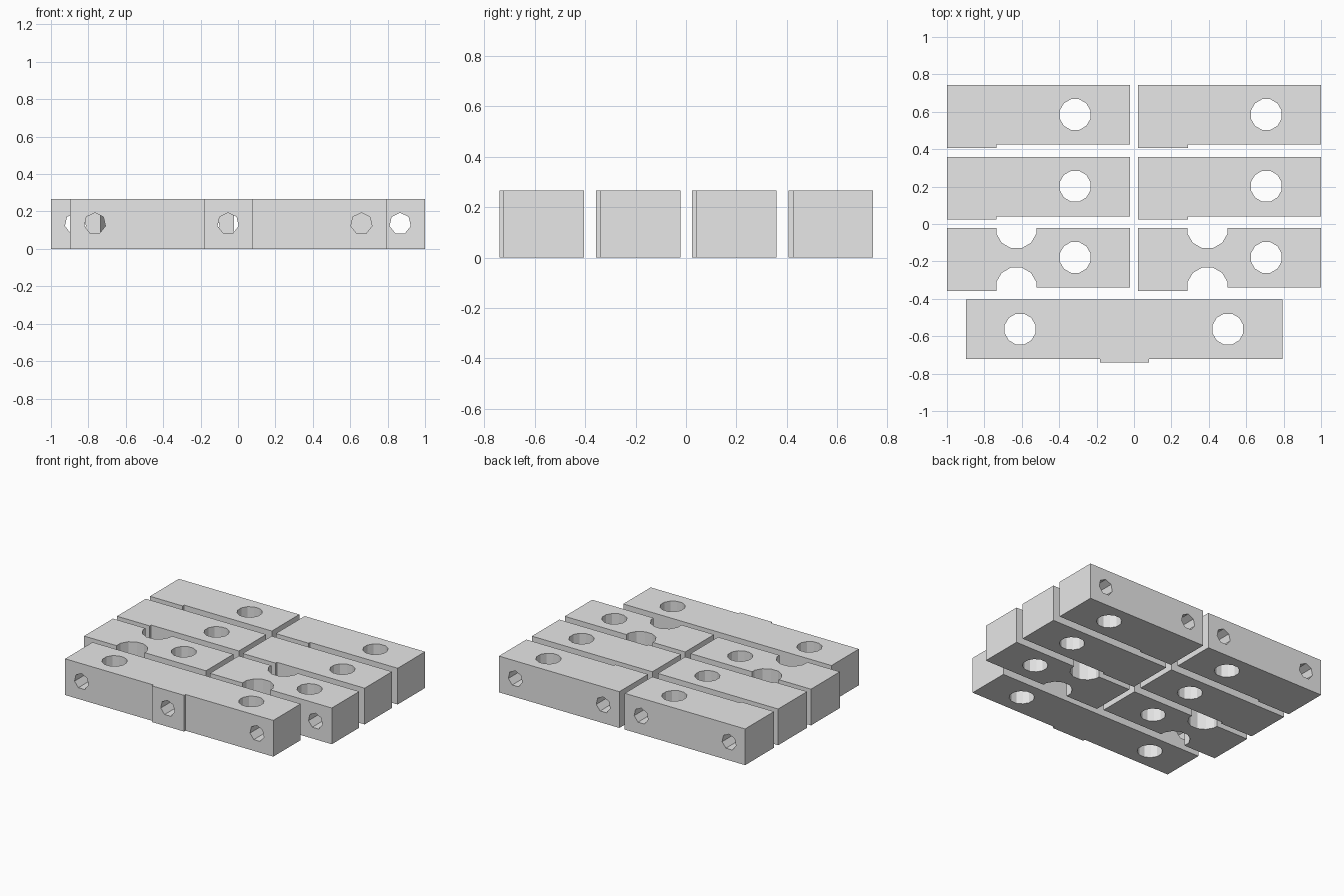
import bpy
import bmesh
from math import pi, cos, sin
from mathutils import Vector

cube = bpy.data.objects.get("Cube")
if cube:
    bpy.data.objects.remove(cube, do_unlink=True)

HEIGHT = 0.266
DEPTH = 0.318          # body thickness without the raised pad
PAD = 0.017            # pad projection towards the front
BIG_R, SMALL_R, NOTCH_R = 0.085, 0.058, 0.111

grey = bpy.data.materials.new("light grey")
grey.use_nodes = True
grey.diffuse_color = (0.8, 0.8, 0.8, 1)
grey.node_tree.nodes["Principled BSDF"].inputs["Base Color"].default_value = (0.8, 0.8, 0.8, 1)


def add_prism(bm, points, direction):
    """Extrude a closed outline along a direction."""
    face = bm.faces.new([bm.verts.new(p) for p in points])
    top = bmesh.ops.extrude_face_region(bm, geom=[face])["geom"]
    bmesh.ops.translate(bm, vec=Vector(direction),
                        verts=[v for v in top if isinstance(v, bmesh.types.BMVert)])


def make_object(name, bm):
    bmesh.ops.recalc_face_normals(bm, faces=bm.faces)
    mesh = bpy.data.meshes.new(name)
    bm.to_mesh(mesh)
    bm.free()
    mesh.materials.append(grey)
    obj = bpy.data.objects.new(name, mesh)
    bpy.context.collection.objects.link(obj)
    return obj


def ring(n, radius, start):
    return [(radius * cos(start + 2 * pi * i / n), radius * sin(start + 2 * pi * i / n))
            for i in range(n)]


def make_bar(name, x0, x1, back, pad, bolts, pins, notches=()):
    """Bar with a front pad, vertical bolt holes, cross pin holes and edge notches."""
    front = back - DEPTH
    p0, p1 = pad
    outline = [(x0, back), (x0, front)]
    if p0 > x0:
        outline.append((p0, front))
    else:
        outline.pop()
    outline += [(p0, front - PAD), (p1, front - PAD), (p1, front), (x1, front), (x1, back)]
    bm = bmesh.new()
    add_prism(bm, [(x, y, 0) for x, y in outline], (0, 0, HEIGHT))
    bar = make_object(name, bm)

    # Cutter holding every hole of this bar
    bm = bmesh.new()
    uprights = [(x, back - 0.157, BIG_R) for x in bolts]
    uprights += [(x, y, NOTCH_R) for x in notches for y in (back, front)]
    for x, y, r in uprights:
        add_prism(bm, [(x + u, y + v, -0.1) for u, v in ring(12, r, pi / 12)],
                  (0, 0, HEIGHT + 0.2))
    for x in pins:
        add_prism(bm, [(x + u, back + 0.1, 0.135 + v) for u, v in ring(7, SMALL_R, pi / 2)],
                  (0, -DEPTH - 0.3, 0))
    cutter = make_object(name + "_cutter", bm)
    cutter.hide_render = True

    cut = bar.modifiers.new("holes", "BOOLEAN")
    cut.operation = "DIFFERENCE"
    cut.solver = "EXACT"
    cut.object = cutter
    bpy.context.view_layer.update()
    result = bpy.data.meshes.new_from_object(
        bar.evaluated_get(bpy.context.evaluated_depsgraph_get()))
    bar.modifiers.clear()
    bar.data = result
    bpy.data.objects.remove(cutter, do_unlink=True)


# Six short bars in three rows of two
for row, back in (("back", 0.742), ("middle", 0.359), ("notched", -0.022)):
    for side, x in (("right", -1.0), ("left", 0.022)):
        make_bar(f"{row}_bar_{side}", x, x + 0.978, back, (x, x + 0.266),
                 bolts=[x + 0.685], pins=[x + 0.131, x + 0.845],
                 notches=[x + 0.371] if row == "notched" else [])

# Long front bar with a central pad
make_bar("long_front_bar", -0.898, 0.793, -0.405, (-0.181, 0.081),
         bolts=[-0.609, 0.502], pins=[-0.765, -0.053, 0.66])
